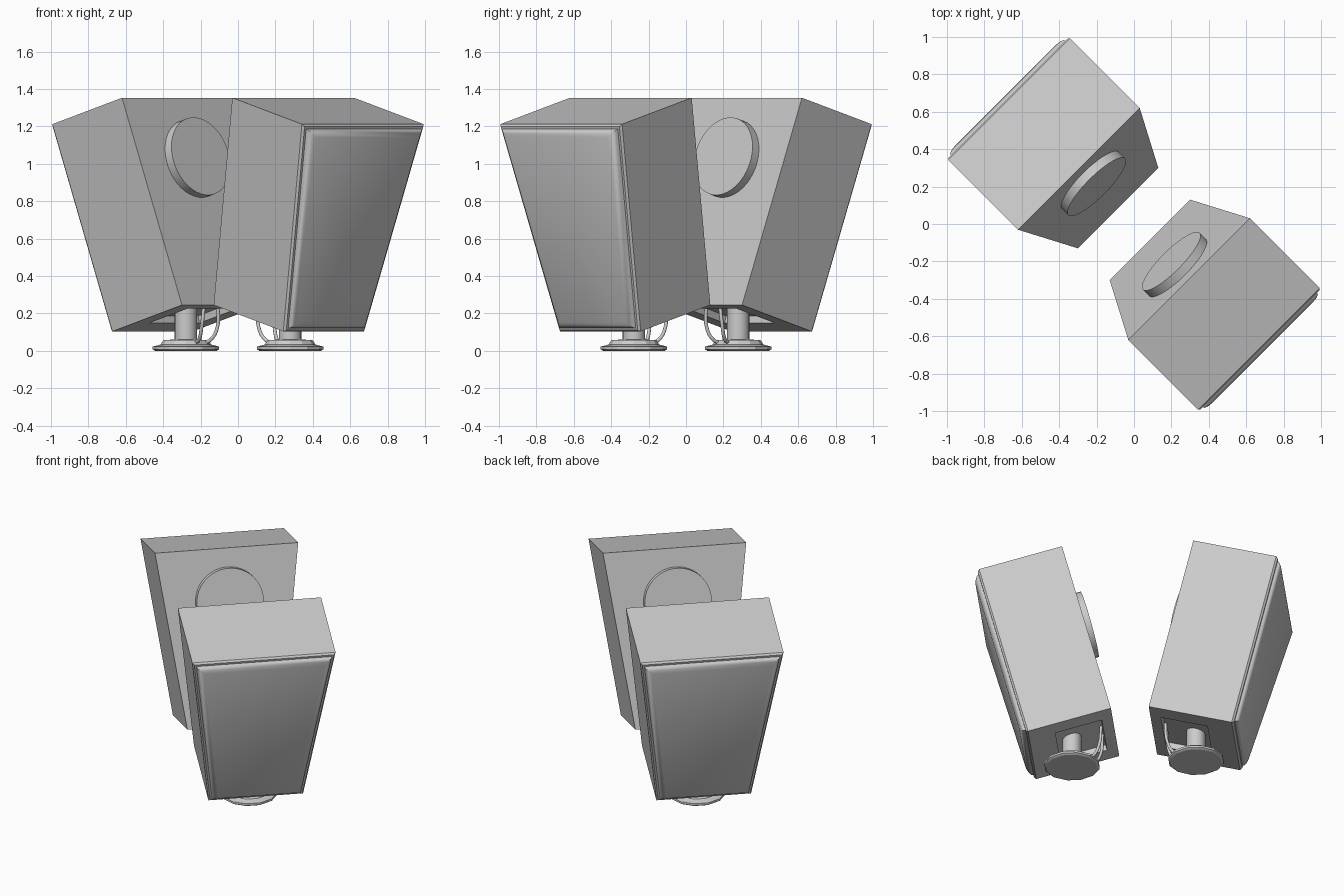
import bpy, bmesh, math
from mathutils import Matrix, Vector

if "Cube" in bpy.data.objects:
    bpy.data.objects.remove(bpy.data.objects["Cube"])

TILT = math.radians(15)
HB, HT, H, D = 0.304, 0.46, 1.147, 0.557   # cabinet half widths, height, depth
BODY = Matrix.Translation((0, 0.12, 0.245)) @ Matrix.Rotation(-TILT, 4, 'X')


def finish(bm, name, mat, smooth=None):
    bmesh.ops.recalc_face_normals(bm, faces=bm.faces)
    me = bpy.data.meshes.new(name)
    bm.to_mesh(me)
    bm.free()
    ob = bpy.data.objects.new(name, me)
    bpy.context.collection.objects.link(ob)
    ob.matrix_world = mat
    if smooth:
        bpy.ops.object.select_all(action='DESELECT')
        ob.select_set(True)
        bpy.context.view_layer.objects.active = ob
        bpy.ops.object.shade_smooth_by_angle(angle=math.radians(smooth))
    return ob


def trapezoid(bm, y, inset=0.0):
    k = (HT - HB) / H
    z0, z1 = inset, H - inset
    w0, w1 = HB + k * z0 - inset, HB + k * z1 - inset
    return [bm.verts.new(p) for p in ((-w0, y, z0), (w0, y, z0), (w1, y, z1), (-w1, y, z1))]


def loft(bm, rings):
    for a, b in zip(rings, rings[1:]):
        n = len(a)
        for i in range(n):
            bm.faces.new((a[i], a[(i + 1) % n], b[(i + 1) % n], b[i]))
    bm.faces.new(rings[0])
    bm.faces.new(rings[-1])


def lathe(name, profile, sides, mat, smooth=35):
    bm = bmesh.new()
    rings = [[bm.verts.new((r * math.cos(2 * math.pi * (i + .5) / sides),
                            r * math.sin(2 * math.pi * (i + .5) / sides), z))
              for i in range(sides)] for r, z in profile]
    loft(bm, rings)
    return finish(bm, name, mat, smooth)


def speaker(side, turn):
    spin = Matrix.Rotation(math.radians(turn), 4, 'Z')
    body = spin @ BODY

    # tapered cabinet, softened front edges, socket recess underneath
    bm = bmesh.new()
    loft(bm, [trapezoid(bm, 0), trapezoid(bm, D - 0.012), trapezoid(bm, D, 0.01)])
    bmesh.ops.recalc_face_normals(bm, faces=bm.faces)
    bottom = next(f for f in bm.faces if all(v.co.z < 0.001 for v in f.verts))
    bmesh.ops.inset_individual(bm, faces=[bottom], thickness=0.1)
    for v in bottom.verts:
        v.co.x = math.copysign(0.19, v.co.x)
        v.co.y = 0.07 if v.co.y < D / 2 else 0.375
    lip = bmesh.ops.extrude_discrete_faces(bm, faces=[bottom])['faces'][0]
    for v in lip.verts:
        v.co.z += 0.04
    finish(bm, side + "_cabinet", body)

    # raised front grille
    bm = bmesh.new()
    loft(bm, [trapezoid(bm, D + y, i) for y, i in
              ((-0.005, 0.022), (0.012, 0.026), (0.026, 0.042), (0.034, 0.062))])
    finish(bm, side + "_grille", body, 50)

    # round plate on the back
    plate = body @ Matrix.Translation((0, 0.01, 0.81)) @ Matrix.Rotation(math.pi / 2, 4, 'X')
    lathe(side + "_back_plate", [(0.215, 0), (0.215, 0.06)], 40, plate)

    # foot and post
    stand = spin @ Matrix.Translation((0, 0.394, 0))
    lathe(side + "_foot", [(0.165, 0), (0.178, 0.008), (0.178, 0.022), (0.135, 0.034),
                           (0.12, 0.058), (0.06, 0.06)], 12, stand, 25)
    lathe(side + "_post", [(0.06, 0.05), (0.06, 0.225)], 20, stand)

    # pair of cables from foot to cabinet
    cu = bpy.data.curves.new(side + "_cables", 'CURVE')
    cu.dimensions = '3D'
    cu.bevel_depth = 0.01
    cu.bevel_resolution = 2
    cu.resolution_u = 6
    cu.use_fill_caps = True
    for s in (-1, 1):
        pts = ((s * .03, .30, .04), (s * .045, .25, .06), (s * .06, .215, .13), (s * .05, .205, .26))
        sp = cu.splines.new('BEZIER')
        sp.bezier_points.add(len(pts) - 1)
        for b, p in zip(sp.bezier_points, pts):
            b.co = p
            b.handle_left_type = b.handle_right_type = 'AUTO'
    ob = bpy.data.objects.new(side + "_cables", cu)
    bpy.context.collection.objects.link(ob)
    ob.matrix_world = spin


speaker("right", -135)
speaker("left", 45)
